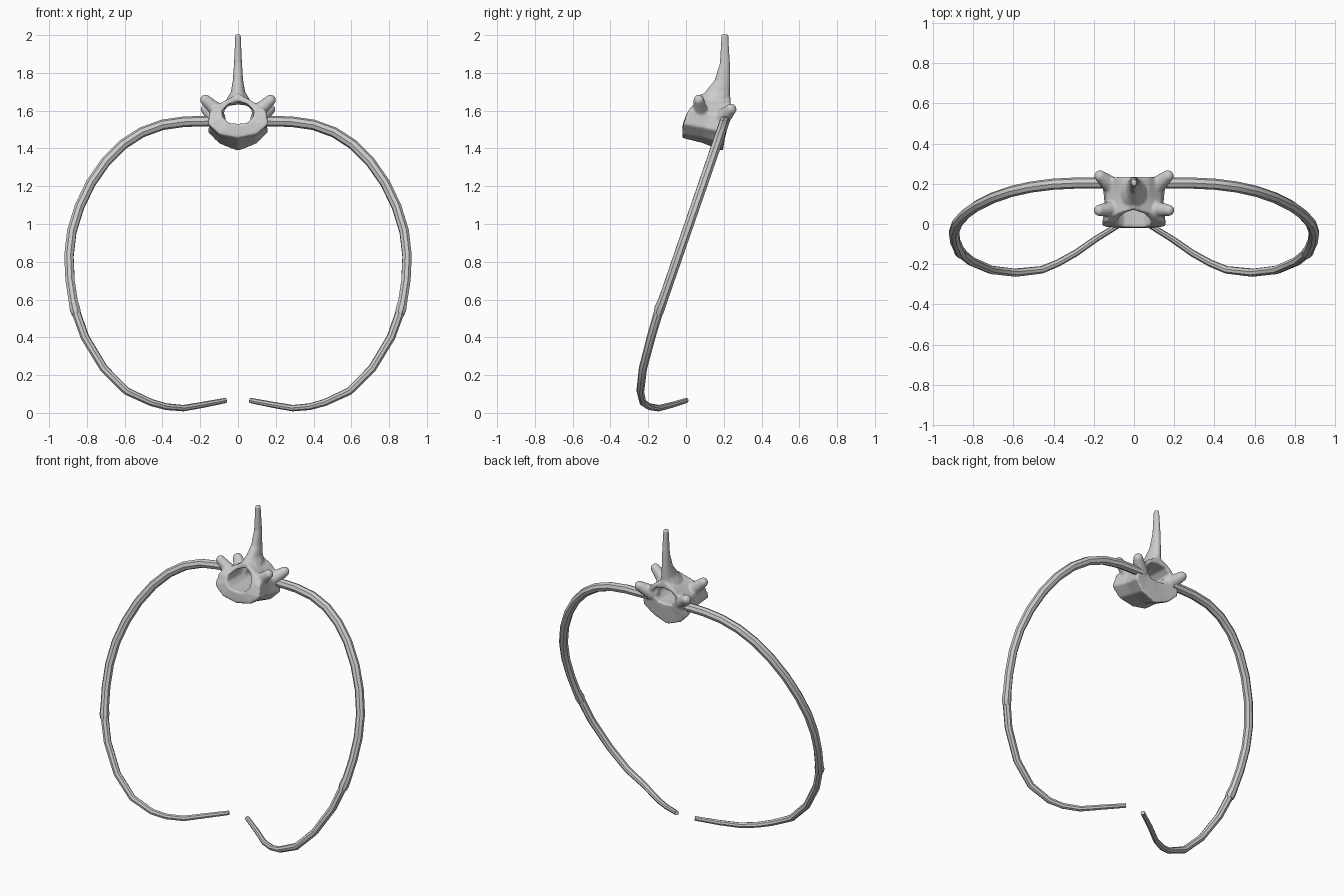
import bpy, bmesh
from math import pi, cos, sin
from mathutils import Vector, Matrix

if "Cube" in bpy.data.objects:
    bpy.data.objects.remove(bpy.data.objects["Cube"])


def skin_loops(bm, loops, closed):
    """Bridge successive vertex rings, wrapping around or capping the ends."""
    rings = [[bm.verts.new(p) for p in loop] for loop in loops]
    n = len(rings[0])
    pairs = list(zip(rings, rings[1:])) + ([(rings[-1], rings[0])] if closed else [])
    for a, b in pairs:
        for i in range(n):
            j = (i + 1) % n
            bm.faces.new((a[i], a[j], b[j], b[i]))
    if not closed:
        bm.faces.new(rings[0][::-1])
        bm.faces.new(rings[-1])


def full(half):
    """Mirror a half outline (bottom to top) into a closed ring."""
    return [Vector(p) for p in half] + [Vector((-x, y, z)) for x, y, z in half[-2:0:-1]]


def knob(bm, a, b, ra, rb):
    """Tapered rounded process, on both sides."""
    for side in (1, -1):
        for i in range(6):
            t = i / 5
            p = Vector(a).lerp(Vector(b), t)
            p.x *= side
            bmesh.ops.create_uvsphere(bm, u_segments=16, v_segments=10,
                                      radius=ra + (rb - ra) * t,
                                      matrix=Matrix.Translation(p))


# Vertebra: sheared ring around the canal
bm = bmesh.new()
outer_f = full([(0, -.02, 1.455), (.10, -.02, 1.475), (.16, -.012, 1.53),
                (.15, .012, 1.60), (.085, .05, 1.645), (0, .075, 1.69)])
outer_b = full([(0, .195, 1.385), (.10, .20, 1.425), (.16, .215, 1.485),
                (.145, .23, 1.57), (.075, .235, 1.64), (0, .235, 1.68)])
inner_f = full([(0, -.018, 1.53), (.05, -.016, 1.535), (.08, -.005, 1.565),
                (.085, .012, 1.60), (.05, .05, 1.635), (0, .07, 1.65)])
inner_b = full([(0, .215, 1.525), (.05, .217, 1.53), (.078, .222, 1.56),
                (.082, .23, 1.595), (.05, .235, 1.625), (0, .235, 1.632)])
outer_m = [(a + b) / 2 for a, b in zip(outer_f, outer_b)]
for p in outer_m:
    p.x *= .92
    p.z += .008 if p.z < 1.5 else 0
skin_loops(bm, [outer_f, outer_m, outer_b, inner_b, inner_f], True)

# Spinous process: z, front y, back y, half width
spine = [(1.655, .065, .23, .065), (1.70, .10, .235, .038), (1.76, .15, .236, .028),
         (1.85, .178, .234, .022), (2.004, .187, .224, .015)]
skin_loops(bm, [[(hx * cos(k * pi / 6), (y0 + y1) / 2 + (y1 - y0) / 2 * sin(k * pi / 6), z)
                 for k in range(12)] for z, y0, y1, hx in spine], False)

# Front and rear side processes
knob(bm, (.11, .075, 1.60), (.172, .068, 1.656), .04, .029)
knob(bm, (.11, .19, 1.56), (.168, .238, 1.607), .045, .03)
bmesh.ops.recalc_face_normals(bm, faces=bm.faces)
me = bpy.data.meshes.new("vertebra")
bm.to_mesh(me)
bm.free()
vertebra = bpy.data.objects.new("vertebra", me)
bpy.context.collection.objects.link(vertebra)
rm = vertebra.modifiers.new("fuse", 'REMESH')
rm.mode = 'VOXEL'
rm.voxel_size = .007
rm.use_smooth_shade = True
sm = vertebra.modifiers.new("soften", 'SMOOTH')
sm.factor = .5
sm.iterations = 5


def tube(name, pts, side):
    """Round bone along points (x, y, z, radius)."""
    cu = bpy.data.curves.new(name, 'CURVE')
    cu.dimensions = '3D'
    cu.bevel_depth = 1
    cu.bevel_resolution = 2
    cu.use_fill_caps = True
    sp = cu.splines.new('POLY')
    sp.points.add(len(pts) - 1)
    for p, (x, y, z, r) in zip(sp.points, pts):
        p.co = (x * side, y, z, 1)
        p.radius = r
    ob = bpy.data.objects.new(name, cu)
    bpy.context.collection.objects.link(ob)
    bpy.ops.object.select_all(action='DESELECT')
    ob.select_set(True)
    bpy.context.view_layer.objects.active = ob
    bpy.ops.object.convert(target='MESH')
    bpy.ops.object.shade_smooth_by_angle()


# Ribs lie in a tilted plane, so y follows z
rib_xz = [(.12, 1.545), (.28, 1.542), (.40, 1.525), (.51, 1.485), (.61, 1.42), (.70, 1.33),
          (.78, 1.215), (.84, 1.09), (.88, .96), (.895, .83), (.889, .70), (.872, .59)]
rib = [(x, .205 + (z - 1.545) * .345, z, .028 - .002 * i / 11)
       for i, (x, z) in enumerate(rib_xz)]
rib += [(.863, -.141, .55, .030), (.856, -.148, .525, .026)]

# Cartilage curving in to the front
cartilage = [(.86, -.144, .54, .024), (.81, -.185, .40, .023), (.71, -.228, .235, .022),
             (.59, -.242, .115, .021), (.46, -.228, .055, .019), (.38, -.195, .033, .018),
             (.29, -.145, .025, .017), (.19, -.075, .042, .016), (.065, .002, .066, .014)]

for side, label in ((1, "left"), (-1, "right")):
    tube("rib_" + label, rib, side)
    tube("rib_cartilage_" + label, cartilage, side)
